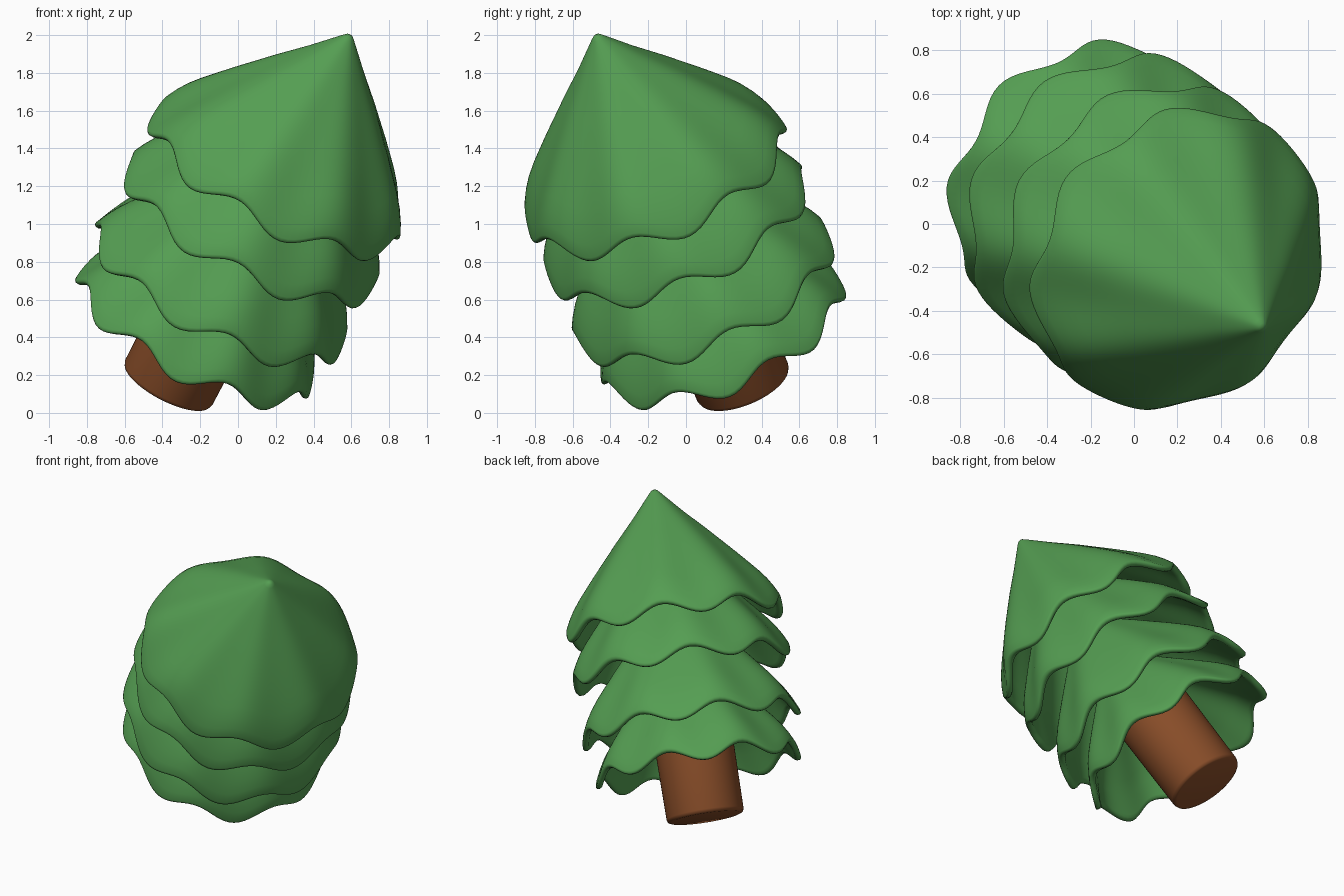
import bpy, bmesh, math
from mathutils import Vector, Matrix

if "Cube" in bpy.data.objects:
    bpy.data.objects.remove(bpy.data.objects["Cube"])

# leaning tree frame: axis runs from the trunk foot to the tip
TIP = Vector((0.597, -0.478, 2.01))
FOOT = Vector((-0.375, 0.307, 0.145))
axis = (TIP - FOOT).normalized()
e1 = Vector((-axis.y, axis.x, 0)).normalized()
e2 = axis.cross(e1)
FRAME = Matrix.Translation(TIP) @ Matrix((e1, e2, axis)).transposed().to_4x4()


def material(name, color):
    m = bpy.data.materials.new(name)
    m.diffuse_color = color
    m.use_nodes = True
    m.node_tree.nodes["Principled BSDF"].inputs["Base Color"].default_value = m.diffuse_color
    return m


green = material("foliage_green", (0.09, 0.34, 0.085, 1))
brown = material("bark_brown", (0.25, 0.075, 0.022, 1))


def lathe(name, profile, mat, n, wave=0.0, phase=0.0, angle=50):
    """Spin (radius, distance below tip) points, with an eight-lobed droop."""
    bm = bmesh.new()
    rmax = max(p[0] for p in profile)
    rings = []
    for r, d in profile:
        if r == 0:
            rings.append([bm.verts.new((0, 0, -d))] * n)
            continue
        ring = []
        for i in range(n):
            t = 2 * math.pi * i / n
            c = math.cos(8 * (t - phase))
            w = (r / rmax) ** 2.5
            rr = r + 0.15 * wave * w * c
            ring.append(bm.verts.new((rr * math.cos(t), rr * math.sin(t), -d - wave * w * c)))
        rings.append(ring)
    for a, b in zip(rings, rings[1:]):
        for i in range(n):
            j = (i + 1) % n
            bm.faces.new(list(dict.fromkeys((a[i], b[i], b[j], a[j]))))
    bmesh.ops.recalc_face_normals(bm, faces=bm.faces)
    me = bpy.data.meshes.new(name)
    bm.to_mesh(me)
    bm.free()
    me.transform(FRAME)
    me.materials.append(mat)
    ob = bpy.data.objects.new(name, me)
    bpy.context.collection.objects.link(ob)
    bpy.context.view_layer.objects.active = ob
    ob.select_set(True)
    bpy.ops.object.shade_smooth_by_angle(angle=math.radians(angle))
    ob.select_set(False)


# foliage tiers: outer skirt, rounded rim, hollow underside
SKIRT = [(0, 0.01), (0.018, 0.015), (0.035, 0.032), (0.17, 0.185), (0.31, 0.335),
         (0.48, 0.53), (0.55, 0.615), (0.61, 0.69), (0.66, 0.76), (0.70, 0.83),
         (0.728, 0.89), (0.73, 0.905), (0.722, 0.916), (0.705, 0.92), (0.69, 0.913),
         (0.68, 0.895), (0.62, 0.785), (0.56, 0.70), (0.44, 0.56), (0.27, 0.38), (0, 0.08)]
TIERS = [(0.90, 0.73, 2), (1.21, 0.735, 14), (1.60, 0.73, 25), (1.885, 0.685, 36)]
for k, (drop, radius, phase) in enumerate(TIERS):
    s = radius / 0.73
    pts = [(r * s, drop + (d - 0.90) * s) for r, d in SKIRT]
    lathe(f"foliage_tier_{k + 1}", pts, green, 128, 0.05, math.radians(phase))

# trunk
L = (TIP - FOOT).length
lathe("trunk", [(0, 1.5), (0.265, 1.5), (0.26, L - 0.025), (0.253, L - 0.007),
                (0.235, L), (0, L)], brown, 64)
